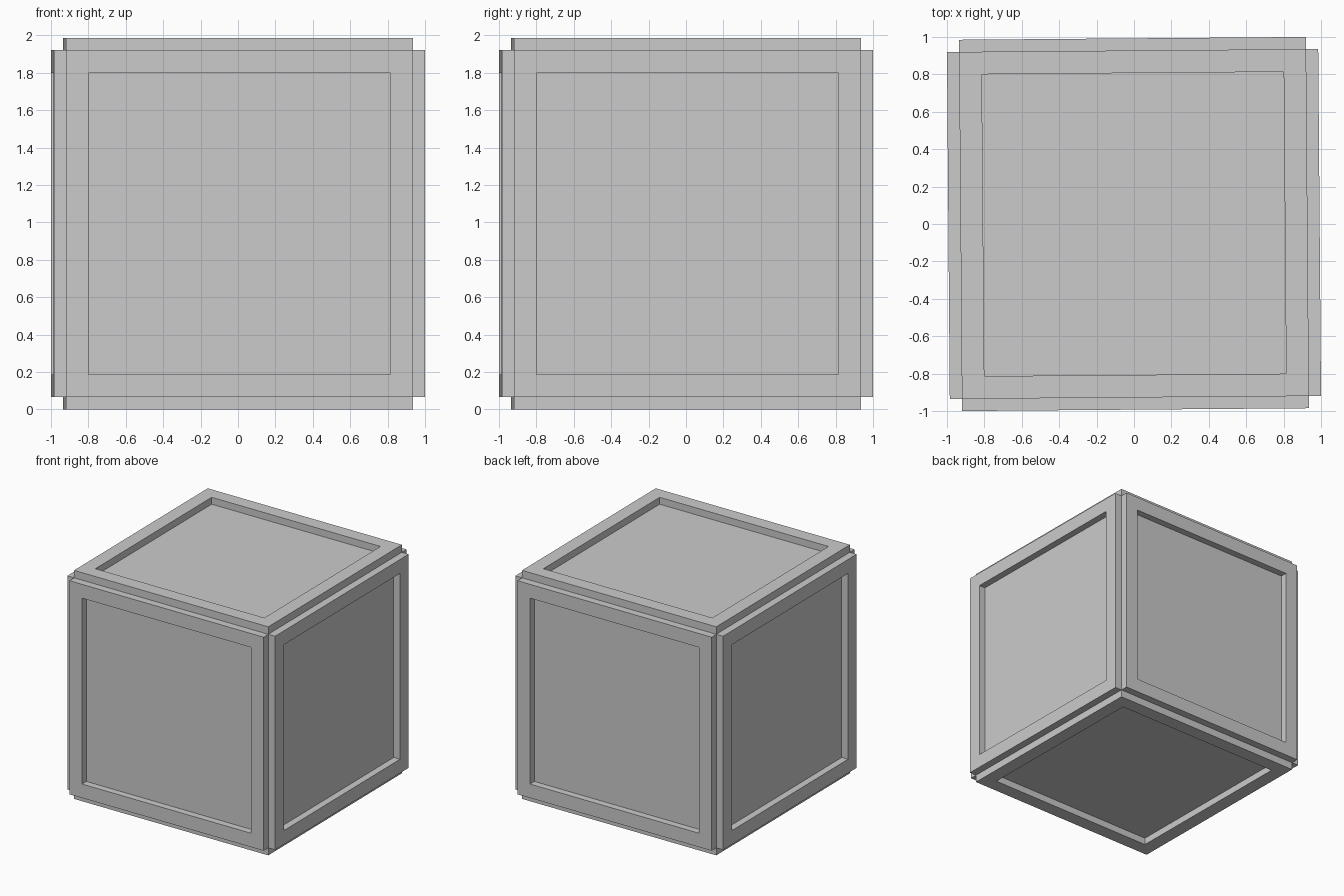
import bpy, bmesh, math

if "Cube" in bpy.data.objects:
    bpy.data.objects.remove(bpy.data.objects["Cube"])

CORE = 0.9275     # half width of each face plate
RAISE = 0.065     # how far plates stand out from the core
PANEL = 0.757     # half width of the sunken panel
DEPTH = 0.06      # panel recess depth
TURN = 0.0081     # slight turn about z, radians


def push(bm, faces, dist):
    """Extrude each face on its own along its normal."""
    moves = [f.normal.copy() * dist for f in faces]
    new = bmesh.ops.extrude_discrete_faces(bm, faces=faces)["faces"]
    for f, m in zip(new, moves):
        bmesh.ops.translate(bm, verts=list(f.verts), vec=m)
    bm.normal_update()
    return new


# Core cube with a raised plate on every side
bm = bmesh.new()
bmesh.ops.create_cube(bm, size=2 * CORE)
bm.normal_update()
plates = push(bm, bm.faces[:], RAISE)

# Square frame and sunken panel in every plate
bmesh.ops.inset_individual(bm, faces=plates, thickness=CORE - PANEL)
bm.normal_update()
push(bm, plates, -DEPTH)
bmesh.ops.recalc_face_normals(bm, faces=bm.faces[:])

mesh = bpy.data.meshes.new("crate")
bm.to_mesh(mesh)
bm.free()
crate = bpy.data.objects.new("crate", mesh)
bpy.context.collection.objects.link(crate)
crate.location.z = CORE + RAISE
crate.rotation_euler.z = TURN
